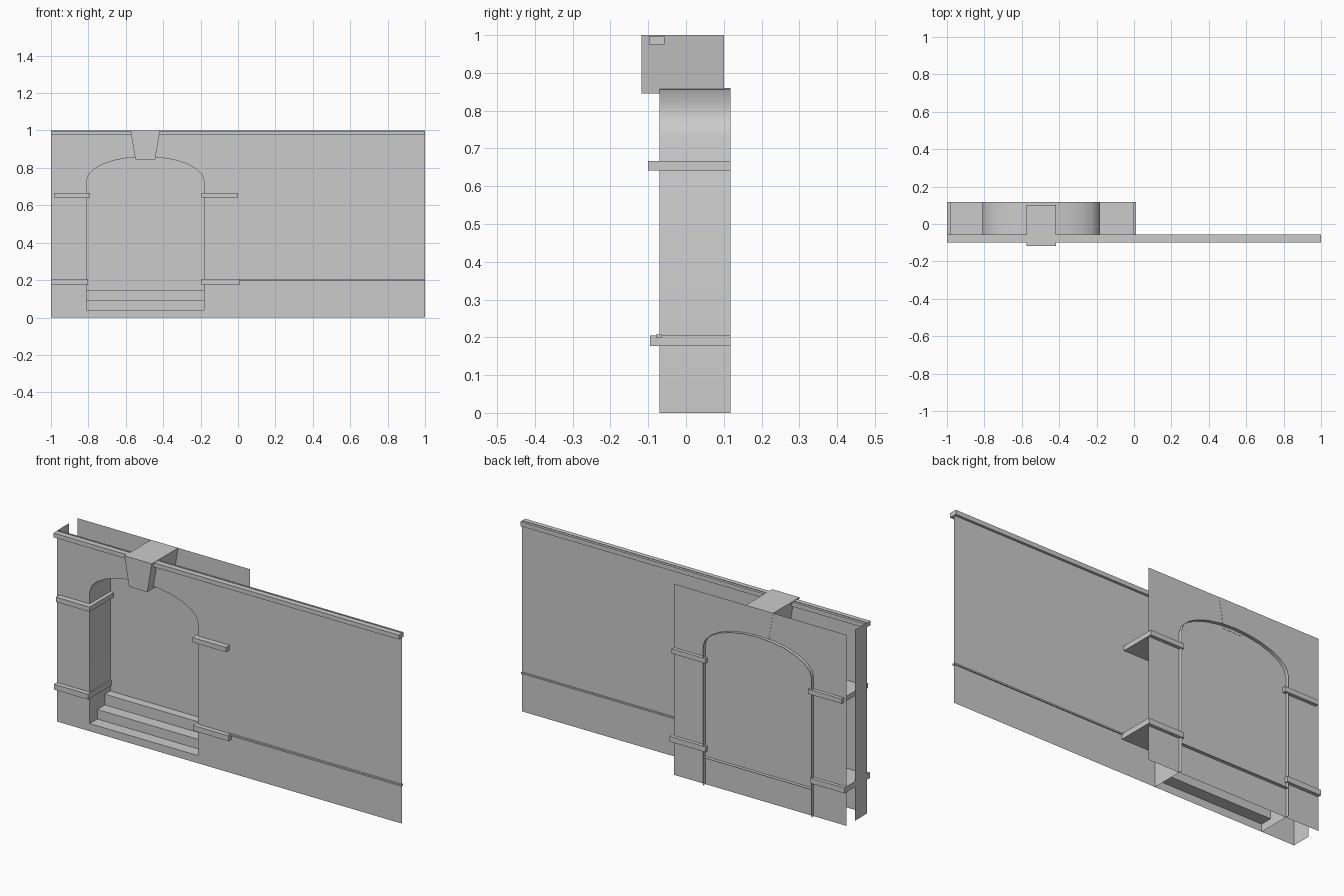
import bpy, bmesh, math

if "Cube" in bpy.data.objects:
    bpy.data.objects.remove(bpy.data.objects["Cube"])

stone = bpy.data.materials.new("grey_stone")
stone.diffuse_color = (0.6, 0.6, 0.6, 1)
stone.use_nodes = True
stone.node_tree.nodes["Principled BSDF"].inputs["Base Color"].default_value = stone.diffuse_color


def add_mesh(name, verts, faces):
    mesh = bpy.data.meshes.new(name)
    mesh.from_pydata(verts, [], faces)
    mesh.materials.append(stone)
    obj = bpy.data.objects.new(name, mesh)
    bpy.context.collection.objects.link(obj)
    return obj


def box(name, x0, x1, y0, y1, z0, z1, taper=0.0):
    """Closed box; taper narrows the bottom in x."""
    v = []
    for z, t in ((z0, taper), (z1, 0)):
        v += [(x0 + t, y0, z), (x1 - t, y0, z), (x1 - t, y1, z), (x0 + t, y1, z)]
    f = [(3, 2, 1, 0), (4, 5, 6, 7), (0, 1, 5, 4),
         (1, 2, 6, 5), (2, 3, 7, 6), (3, 0, 4, 7)]
    return add_mesh(name, v, f)


def strip(name, start, end):
    """Open sheet joining two matching point lists."""
    n = len(start)
    faces = [(i, i + 1, n + i + 1, n + i) for i in range(n - 1)]
    return add_mesh(name, start + end, faces)


FRONT, BACK, REAR = -0.07, 0.10, 0.118
XL, XR = -0.81, -0.182
CX, RX = (XL + XR) / 2, (XR - XL) / 2
SPRING, RISE, SEG = 0.73, 0.13, 12

# Arch outline, from the left foot over the top to the right foot
arch = [(XL, 0)]
for i in range(SEG + 1):
    a = math.pi * (1 - i / SEG)
    arch.append((CX + RX * math.cos(a), SPRING + RISE * math.sin(a)))
arch.append((XR, 0))

# Front wall sheet with the arched opening
outline = [(-1, 0)] + arch + [(1, 0), (1, 1), (-1, 1)]
add_mesh("front_wall", [(x, FRONT, z) for x, z in outline],
         [tuple(range(len(outline)))])

# Return at the left end of the wall
add_mesh("wall_end", [(-1, FRONT, 0), (-1, FRONT, 1), (-1, 0.03, 1), (-1, 0.03, 0)],
         [(0, 1, 2, 3)])

# Back sheet closing the niche
add_mesh("back_wall", [(-1, BACK, 0), (-1, BACK, 1), (0, BACK, 1), (0, BACK, 0)],
         [(0, 1, 2, 3)])

# Arch lining, smooth along the curve
lining = strip("arch_lining", [(x, FRONT, z) for x, z in arch],
               [(x, REAR, z) for x, z in arch])
bpy.context.view_layer.objects.active = lining
lining.select_set(True)
bpy.ops.object.shade_smooth_by_angle(angle=math.radians(40))
lining.select_set(False)

# Three steps as a folded sheet
steps = [(FRONT, 0)]
depth = (REAR - FRONT) / 3
for i, z in enumerate((0.04, 0.09, 0.146)):
    steps += [(FRONT + depth * i, z), (FRONT + depth * (i + 1), z)]
strip("steps", [(XL, y, z) for y, z in steps], [(XR, y, z) for y, z in steps])

# Bands across both piers
box("upper_band_left", -0.985, -0.79, -0.10, REAR, 0.642, 0.667)
box("upper_band_right", -0.195, 0.0, -0.10, REAR, 0.642, 0.667)
box("lower_band_left", -1.0, -0.803, -0.095, REAR, 0.177, 0.205)
box("lower_band_right", -0.195, 0.012, -0.095, REAR, 0.177, 0.205)

# Keystone, cornice and thin dado moulding
box("keystone", -0.575, -0.417, -0.118, BACK + 0.001, 0.845, 1.0, taper=0.026)
box("cornice", -1, 1, -0.098, -0.057, 0.975, 0.998)
box("dado_moulding", 0, 1, -0.08, -0.064, 0.199, 0.207)
